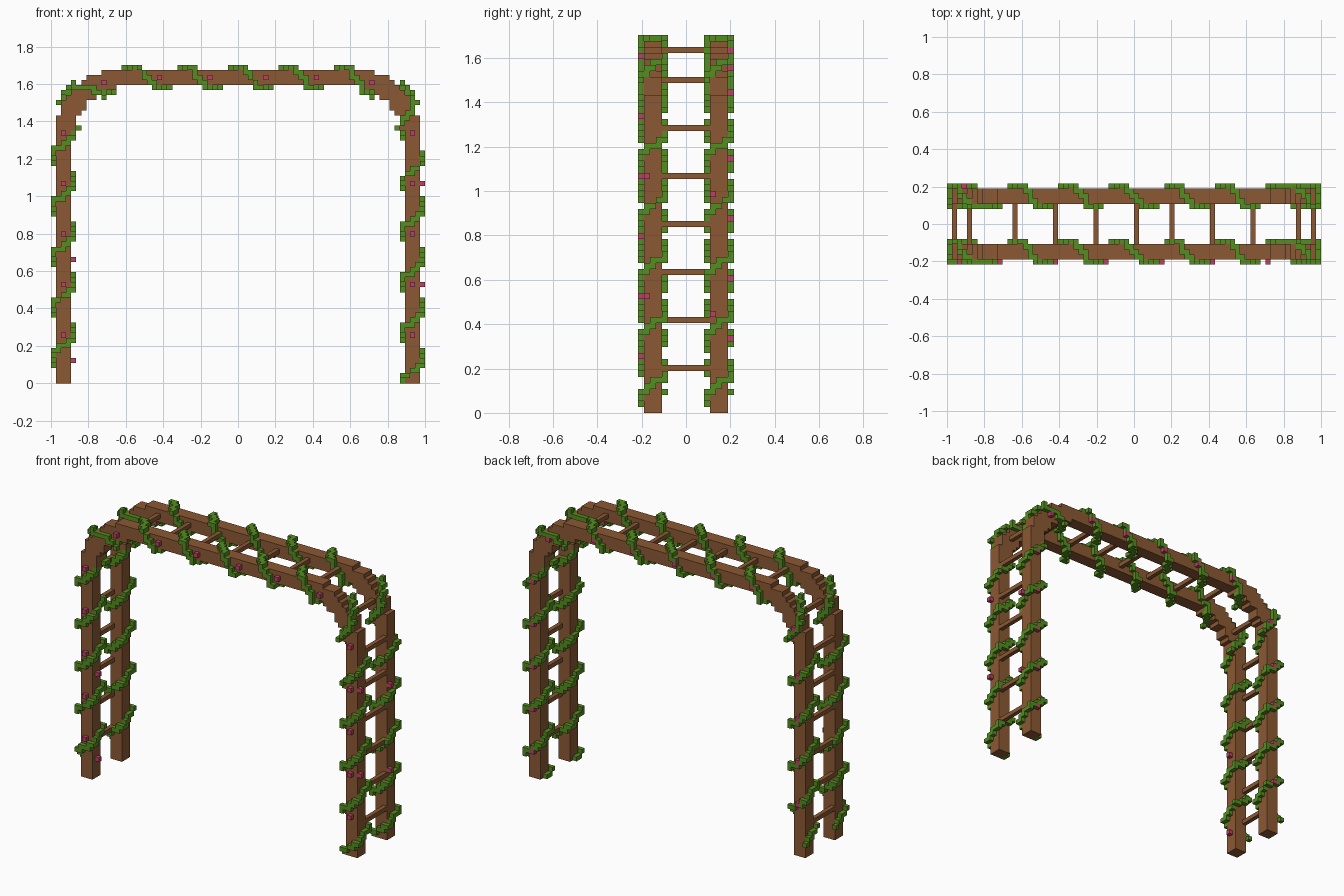
import bpy, bmesh, math
from math import sin, cos, pi, floor
from mathutils import Vector

if "Cube" in bpy.data.objects:
    bpy.data.objects.remove(bpy.data.objects["Cube"])

S = 2 / 74                      # edge of one block
POST_X, BEAM_Z, RAIL_Y = 34.5, 60.5, 5.5
R = 12                          # bend radius
SPRING = BEAM_Z - R             # height where the bend starts
HALF = POST_X - R               # half length of the straight beam
ARC = R * pi / 2
TOTAL = 2 * (SPRING + ARC + HALF)


def material(name, rgb):
    m = bpy.data.materials.new(name)
    m.use_nodes = True
    m.diffuse_color = (*rgb, 1)
    m.node_tree.nodes["Principled BSDF"].inputs["Base Color"].default_value = (*rgb, 1)
    return m


wood = material("brown wood", (0.26, 0.10, 0.033))
leaf = material("leaf green", (0.09, 0.27, 0.015))
petal = material("rose pink", (0.50, 0.055, 0.13))


def finish(bm, name, mat):
    bmesh.ops.scale(bm, vec=(S, S, S), verts=bm.verts)
    me = bpy.data.meshes.new(name)
    bm.to_mesh(me)
    bm.free()
    me.materials.append(mat)
    bpy.context.collection.objects.link(bpy.data.objects.new(name, me))


def add_box(bm, lo, hi):
    lo, hi = Vector(lo), Vector(hi)
    verts = bmesh.ops.create_cube(bm, size=1)["verts"]
    bmesh.ops.scale(bm, vec=hi - lo, verts=verts)
    bmesh.ops.translate(bm, vec=(lo + hi) / 2, verts=verts)


def blocks(name, cells, mat):
    """Unit blocks with the walls between neighbours removed."""
    bm = bmesh.new()
    for c in sorted(cells):
        add_box(bm, c, [v + 1 for v in c])
    hidden = []
    for f in bm.faces:
        f.normal_update()
        out = f.calc_center_median() + f.normal * 0.5
        if tuple(floor(v) for v in out) in cells:
            hidden.append(f)
    bmesh.ops.delete(bm, geom=hidden, context='FACES')
    bmesh.ops.remove_doubles(bm, verts=bm.verts, dist=0.01)
    finish(bm, name, mat)


def path(s):
    """Point and outward direction (x, z) along the arch, left foot last."""
    if s > TOTAL / 2:
        x, z, nx, nz = path(TOTAL - s)
        return -x, z, -nx, nz
    if s < SPRING:
        return -POST_X, s, -1, 0
    if s < SPRING + ARC:
        a = (s - SPRING) / R
        return -HALF - R * cos(a), SPRING + R * sin(a), -cos(a), sin(a)
    return -HALF + s - SPRING - ARC, BEAM_Z, 0, 1


# turns of the vine reached at each change of the arch
TURNS = [(0, -0.5), (SPRING, 4.4), (SPRING + ARC, 5.81),
         (TOTAL - SPRING - ARC, 10.19), (TOTAL - SPRING, 11.6), (TOTAL, 16.5)]


def turn(s):
    for (a, p), (b, q) in zip(TURNS, TURNS[1:]):
        if s <= b:
            return p + (q - p) * (s - a) / (b - a)
    return TURNS[-1][1]


def ring_cell(s, t, y):
    """Block on the ring round a rail: t = 0 outer, .25 front, .5 inner, .75 back."""
    x, z, nx, nz = path(s)
    u, v = cos(2 * pi * t), sin(2 * pi * t)
    k = max(abs(u), abs(v))
    reach = 1.5 * (abs(nx) + abs(nz)) + 0.5
    u, v = u / k * reach, v / k * 2
    return (floor(x + nx * u + 1e-4), floor(y - v + 1e-4), floor(z + nz * u + 1e-4))


# stepped wooden rails
for label, y in (("front", -RAIL_Y), ("back", RAIL_Y)):
    bend = set()
    for i in range(200):
        a = i / 199 * pi / 2
        cx, cz = floor(-HALF - R * cos(a)), floor(SPRING + R * sin(a))
        for dx in (-1, 0, 1):
            for dz in (-1, 0, 1):
                for dy in (-1, 0, 1):
                    cell = (cx + dx, floor(y) + dy, cz + dz)
                    bend |= {cell, (-1 - cell[0], cell[1], cell[2])}
    low = floor(SPRING) - 1
    for side, name in ((-1, "right"), (1, "left")):
        bm = bmesh.new()
        add_box(bm, (side * POST_X - 1.5, y - 1.5, 0), (side * POST_X + 1.5, y + 1.5, low))
        finish(bm, f"{label}_{name}_post", wood)
    blocks(f"{label}_bends", bend, wood)
    bm = bmesh.new()
    end = HALF - 1.5
    add_box(bm, (-end, y - 1.5, BEAM_Z - 1.5), (end, y + 1.5, BEAM_Z + 1.5))
    finish(bm, f"{label}_beam", wood)

    # vine winding round the rail
    vine, s = set(), 3.5
    while s < TOTAL:
        vine.add(ring_cell(s, turn(s), y))
        s += 0.1
    vine = {c for c in vine if c not in bend and c[2] >= 0}

    # flowers once per turn: outward face of the rail, and the posts' sides
    flowers = set()
    face, when = (0.25, 0.5) if label == "front" else (0.75, 0.8)
    s, last = 3.5, None
    while s < TOTAL - 2:
        t = turn(s)
        n = floor(t - when)
        if last is not None and n != last:
            flowers.add(ring_cell(s, face, y))
            if s < SPRING and label == "front" and n % 2 == 0:
                flowers.add(ring_cell(s - 5, 0.5, y))
            if s > TOTAL - SPRING and n % 2 == 0:
                flowers.add(ring_cell(s, 0.1, y))
        last = n
        s += 0.1
    flowers -= bend
    blocks(f"{label}_vine", vine - flowers, leaf)
    blocks(f"{label}_flowers", flowers, petal)

# rungs joining the two rails
rungs = [(x, 60) for x in (-24, -16, -8, 0, 7, 15, 23)]
for x, z in [(-36, z) for z in range(7, 48, 8)] + [(-33, 55)]:
    rungs += [(x, z), (-1 - x, z)]
bm = bmesh.new()
for x, z in rungs:
    add_box(bm, (x, -4, z), (x + 1, 4, z + 1))
finish(bm, "rungs", wood)
